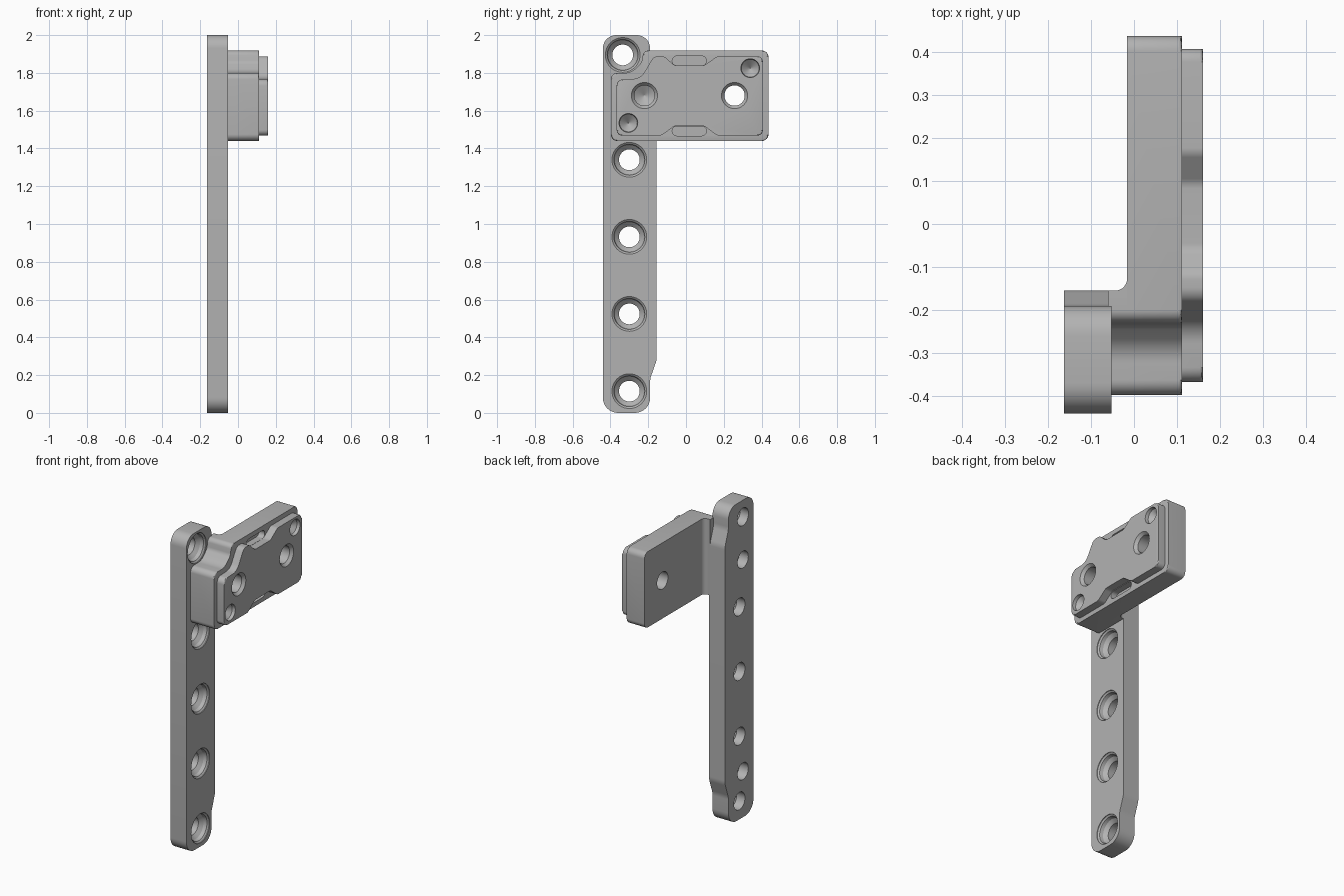
import bpy, bmesh, math
from mathutils import Vector, Matrix

if "Cube" in bpy.data.objects:
    bpy.data.objects.remove(bpy.data.objects["Cube"])

metal = bpy.data.materials.new("satin grey metal")
metal.use_nodes = True
GREY = (0.45, 0.45, 0.45, 1)
metal.diffuse_color = GREY
metal.node_tree.nodes["Principled BSDF"].inputs["Base Color"].default_value = GREY


def rounded(corners, steps=8):
    """Outline from (y, z, radius) corners, each replaced by an arc."""
    out = []
    for i, (y, z, r) in enumerate(corners):
        p = Vector((y, z))
        a = (Vector(corners[i - 1][:2]) - p).normalized()
        b = (Vector(corners[(i + 1) % len(corners)][:2]) - p).normalized()
        if r == 0:
            out.append(p)
            continue
        half = a.angle(b) / 2
        centre = p + (a + b).normalized() * r / math.sin(half)
        start = p + a * r / math.tan(half) - centre
        end = p + b * r / math.tan(half) - centre
        turn = math.atan2(start.x * end.y - start.y * end.x, start.dot(end))
        for k in range(steps + 1):
            out.append(centre + Matrix.Rotation(turn * k / steps, 2) @ start)
    return out


def prism(bm, outline, x0, x1, edge=0):
    """Extrude a y-z outline along x, optionally easing the +x rim."""
    low = [bm.verts.new((x0, p.x, p.y)) for p in outline]
    high = [bm.verts.new((x1, p.x, p.y)) for p in outline]
    n = len(outline)
    bm.faces.new(low)
    top = bm.faces.new(high)
    for i in range(n):
        j = (i + 1) % n
        bm.faces.new((low[i], low[j], high[j], high[i]))
    if edge:
        bmesh.ops.bevel(bm, geom=list(top.edges), offset=edge, segments=3,
                        profile=0.5, affect='EDGES')


def lathe(bm, y, z, profile, n=40):
    """Round cutter along x from (x, radius) pairs."""
    rings = [[bm.verts.new((x, y + r * math.cos(k * math.tau / n),
                            z + r * math.sin(k * math.tau / n)))
              for k in range(n)] for x, r in profile]
    for a, b in zip(rings, rings[1:]):
        for k in range(n):
            j = (k + 1) % n
            bm.faces.new((a[k], a[j], b[j], b[k]))
    bm.faces.new(rings[0])
    bm.faces.new(rings[-1])


def finish(bm, name):
    bmesh.ops.recalc_face_normals(bm, faces=bm.faces)
    mesh = bpy.data.meshes.new(name)
    bm.to_mesh(mesh)
    bm.free()
    mesh.materials.append(metal)
    obj = bpy.data.objects.new(name, mesh)
    bpy.context.collection.objects.link(obj)
    return obj


def cut(obj, cutter):
    mod = obj.modifiers.new("holes", 'BOOLEAN')
    mod.operation, mod.solver, mod.object = 'DIFFERENCE', 'EXACT', cutter
    graph = bpy.context.evaluated_depsgraph_get()
    mesh = bpy.data.meshes.new_from_object(obj.evaluated_get(graph))
    obj.modifiers.clear()
    obj.data = mesh


# Long mounting plate
bm = bmesh.new()
prism(bm, rounded([
    (-0.44, 0, 0.08), (-0.19, 0, 0.08), (-0.19, 0.18, 0.1), (-0.155, 0.28, 0.1),
    (-0.155, 1.77, 0.1), (-0.19, 1.87, 0.1), (-0.19, 2, 0.07), (-0.44, 2, 0.07)]),
    -0.163, -0.052)
plate = finish(bm, "mounting_plate")

# Offset block, stepped around the top screw hole
step = [(-0.398, 1.8, 0.035), (-0.29, 1.8, 0.08), (-0.235, 1.855, 0.04), (-0.225, 1.918, 0.03)]
bm = bmesh.new()
prism(bm, rounded([(-0.398, 1.44, 0.035), (0.437, 1.44, 0.035),
                   (0.437, 1.918, 0.035)] + step[::-1]), -0.016, 0.111, 0.007)
block = finish(bm, "offset_block")

# Neck between plate and block
bm = bmesh.new()
prism(bm, rounded([(-0.398, 1.44, 0.035), (-0.155, 1.44, 0), (-0.155, 1.918, 0)]
                  + step[::-1]), -0.06, -0.01)
neck = finish(bm, "neck")

# Concave fillet where the block leaves the plate
bm = bmesh.new()
R, FX, FY = 0.028, -0.016, -0.155
arc = [(FX - R + R * math.sin(t), FY + R - R * math.cos(t))
       for t in [k * math.pi / 16 for k in range(9)]]
section = [bm.verts.new((x, y, 1.44)) for x, y in arc + [(FX + 0.005, FY + R), (FX + 0.005, FY - 0.005), (FX - R, FY - 0.005)]]
face = bm.faces.new(section)
up = bmesh.ops.extrude_face_region(bm, geom=[face])["geom"]
bmesh.ops.translate(bm, vec=(0, 0, 0.478),
                    verts=[v for v in up if isinstance(v, bmesh.types.BMVert)])
fillet = finish(bm, "corner_fillet")

# Raised pad with a shallow notch in each long edge
bm = bmesh.new()
bottom = [(-0.367, 1.468, 0.03), (-0.13, 1.468, 0.04), (-0.06, 1.52, 0.04),
          (0.095, 1.52, 0.04), (0.165, 1.468, 0.04), (0.407, 1.468, 0.03)]
top = [(0.407, 1.888, 0.03), (0.165, 1.888, 0.04), (0.095, 1.838, 0.04),
       (-0.06, 1.838, 0.04), (-0.115, 1.888, 0.04), (-0.17, 1.888, 0.04),
       (-0.24, 1.77, 0.07), (-0.367, 1.765, 0.035)]
prism(bm, rounded(bottom + top), 0.105, 0.16, 0.007)
pad = finish(bm, "raised_pad")

# Countersunk screw holes and blind back holes of the plate
bm = bmesh.new()
sink = [(-0.04, 0.092), (-0.056, 0.092), (-0.064, 0.082), (-0.085, 0.077),
        (-0.105, 0.055), (-0.18, 0.055)]
for y, z in [(-0.335, 1.895), (-0.3, 1.34), (-0.3, 0.932), (-0.3, 0.524), (-0.3, 0.115)]:
    lathe(bm, y, z, sink)
for z in (1.625, 0.29):
    lathe(bm, -0.335, z, [(-0.18, 0.053), (-0.1, 0.053), (-0.075, 0.002)])
plate_cutter = finish(bm, "plate_cutter")

# Holes and slots of the block and pad
bm = bmesh.new()
lathe(bm, 0.257, 1.68, [(0.17, 0.078), (0.142, 0.054), (-0.1, 0.054)])
lathe(bm, -0.22, 1.68, [(0.17, 0.078), (0.142, 0.054), (0.04, 0.054), (0.01, 0.002)])
for y, z in [(0.34, 1.825), (-0.305, 1.535)]:
    lathe(bm, y, z, [(0.17, 0.051), (0.14, 0.047), (0.1, 0.002)])
for z in (1.864, 1.492):
    lo, hi, r = z - 0.025, z + 0.025, 0.0245
    prism(bm, rounded([(-0.073, lo, r), (0.108, lo, r), (0.108, hi, r), (-0.073, hi, r)]),
          0.07, 0.18)
block_cutter = finish(bm, "block_cutter")

cut(plate, plate_cutter)
cut(block, block_cutter)
cut(pad, block_cutter)
for helper in (plate_cutter, block_cutter):
    bpy.data.objects.remove(helper)

# Smooth the rounded walls, keep hard rims
bpy.ops.object.select_all(action='DESELECT')
for obj in (plate, block, neck, fillet, pad):
    obj.select_set(True)
bpy.context.view_layer.objects.active = plate
bpy.ops.object.shade_smooth_by_angle(angle=math.radians(30))
